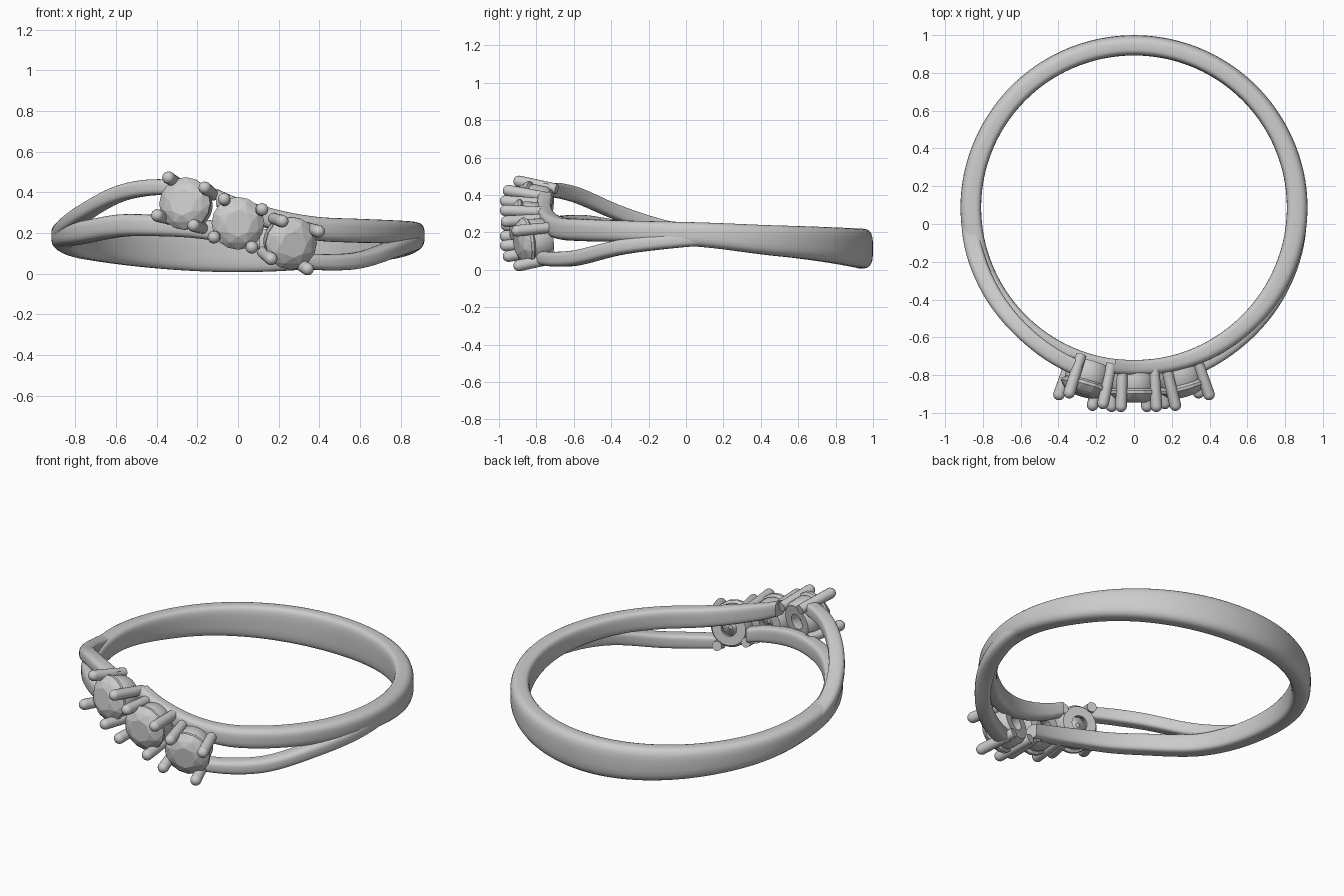
import bpy, bmesh
from math import sin, cos, pi, radians
from mathutils import Matrix, Vector

if "Cube" in bpy.data.objects:
    bpy.data.objects.remove(bpy.data.objects["Cube"])

CY = 0.085  # y of the ring centre


def finish(name, bm, smooth=None):
    bmesh.ops.recalc_face_normals(bm, faces=bm.faces[:])
    me = bpy.data.meshes.new(name)
    bm.to_mesh(me)
    bm.free()
    ob = bpy.data.objects.new(name, me)
    bpy.context.collection.objects.link(ob)
    if smooth:
        bpy.ops.object.select_all(action='DESELECT')
        ob.select_set(True)
        bpy.context.view_layer.objects.active = ob
        bpy.ops.object.shade_smooth_by_angle(angle=radians(smooth))
    return ob


def sample(keys, p):
    """Smooth (Hermite) interpolation of key rows; column 0 is the angle."""
    n = len(keys)
    i = 0
    while i < n - 2 and p > keys[i + 1][0]:
        i += 1

    def slope(j, c):
        a, b = keys[max(j - 1, 0)], keys[min(j + 1, n - 1)]
        return (b[c] - a[c]) / (b[0] - a[0])
    a, b = keys[i], keys[i + 1]
    h = b[0] - a[0]
    t = (p - a[0]) / h
    return [(2*t**3 - 3*t*t + 1) * a[c] + (t**3 - 2*t*t + t) * h * slope(i, c)
            + (3*t*t - 2*t**3) * b[c] + (t**3 - t*t) * h * slope(i + 1, c)
            for c in range(1, 5)]


def sweep(name, keys, steps, sides=24):
    """Band around the ring; keys: angle from back, radius, z, half height, half thickness."""
    keys = sorted(keys)
    bm = bmesh.new()
    rings = []
    for s in range(steps + 1):
        p = keys[0][0] + (keys[-1][0] - keys[0][0]) * s / steps
        r, z, hz, ht = sample(keys, p)
        a = radians(p)
        ring = []
        for k in range(sides):
            t = 2 * pi * (k + 0.5) / sides
            c, d = cos(t), sin(t)
            e = 0.8 if c > 0 else 0.4   # rounded outside, flat inside
            rr = r + ht * (abs(c) ** e) * (1 if c > 0 else -1)
            zz = z + hz * (abs(d) ** 0.6) * (1 if d > 0 else -1)
            ring.append(bm.verts.new((rr * sin(a), CY + rr * cos(a), zz)))
        rings.append(ring)
    for A, B in zip(rings, rings[1:]):
        for k in range(sides):
            j = (k + 1) % sides
            bm.faces.new((A[k], A[j], B[j], B[k]))
    bm.faces.new(rings[0])
    bm.faces.new(rings[-1])
    return finish(name, bm, 50)


def lathe(bm, prof, n, mat, closed=False):
    """Revolve (radius, height) points about local z; open profiles get capped."""
    rings = [[bm.verts.new(mat @ Vector((r * cos(2*pi*k/n), r * sin(2*pi*k/n), h)))
              for k in range(n)] for r, h in prof]
    pairs = list(zip(rings, rings[1:]))
    if closed:
        pairs.append((rings[-1], rings[0]))
    else:
        bm.faces.new(rings[0])
        bm.faces.new(rings[-1])
    for A, B in pairs:
        for k in range(n):
            j = (k + 1) % n
            bm.faces.new((A[k], A[j], B[j], B[k]))


# Main band: from behind the lower stone, round the back, to behind the upper stone
sweep("main_band", [
    (-187, .845, .160, .042, .04), (-180, .845, .188, .046, .04),
    (-166, .848, .224, .050, .042), (-153, .852, .236, .052, .046),
    (-138, .855, .237, .055, .049), (-118, .860, .205, .056, .053),
    (-90, .864, .187, .064, .055), (-62, .863, .155, .082, .054),
    (0, .861, .113, .106, .054),
    (62, .863, .155, .082, .054), (90, .864, .187, .066, .055),
    (118, .860, .205, .058, .053), (138, .855, .212, .059, .049),
    (153, .852, .222, .058, .046), (166, .848, .258, .054, .042),
    (180, .845, .325, .048, .04), (187, .845, .372, .044, .04)], 180)

# Thin split strands, ending at the outer stones
sweep("upper_left_strand", [
    (-82, .864, .190, .034, .042), (-100, .874, .215, .040, .046),
    (-119, .876, .295, .041, .045), (-138, .880, .392, .041, .042),
    (-150, .889, .423, .040, .042), (-162, .900, .425, .037, .042)], 60)
sweep("lower_right_strand", [
    (82, .864, .172, .034, .042), (100, .874, .155, .040, .046),
    (119, .880, .122, .041, .046), (138, .888, .066, .041, .044),
    (150, .894, .056, .040, .044), (162, .903, .064, .037, .044)], 60)

# Three round stones in four-prong settings along a diagonal
PRONG = [(.028, 0), (.031, .215)] + [
    (.031 * cos(a), .215 + .031 * sin(a)) for a in (.35, .7, 1.05, 1.4)]
COLLAR = [(.045, -.125), (.098, -.125), (.113, -.10), (.118, -.03),
          (.112, -.015), (.095, -.02), (.05, -.085)]

for label, ang, z, tilt in (("upper", -15.5, .345, .13),
                            ("middle", 0, .248, 0),
                            ("lower", 15.5, .150, -.13)):
    a = radians(ang)
    n = Vector((sin(a), -cos(a), tilt)).normalized()
    x = Vector((0, 0, 1)).cross(n).normalized()
    y = n.cross(x)
    frame = Matrix((x, y, n)).transposed().to_4x4()
    frame.translation = (.975 * sin(a), CY - .975 * cos(a), z)

    # brilliant-cut gem as a convex hull of its facet corners
    bm = bmesh.new()
    for count, r, h, off in ((8, .065, .055, 0), (8, .103, .038, .5),
                             (16, .130, .008, 0), (16, .130, -.008, 0),
                             (8, .012, -.095, 0)):
        for k in range(count):
            t = 2 * pi * (k + off) / count
            bm.verts.new(frame @ Vector((r * cos(t), r * sin(t), h)))
    bmesh.ops.convex_hull(bm, input=bm.verts[:])
    finish(label + "_gem", bm)

    # collar under the gem
    bm = bmesh.new()
    lathe(bm, COLLAR, 40, frame, closed=True)
    finish(label + "_collar", bm, 35)

    # prongs, slightly flared
    bm = bmesh.new()
    for k in range(4):
        m = (frame @ Matrix.Rotation(radians(30 + 90 * k), 4, 'Z')
             @ Matrix.Translation((.122, 0, -.14))
             @ Matrix.Rotation(radians(4), 4, 'Y'))
        lathe(bm, PRONG, 16, m)
    finish(label + "_prongs", bm, 45)
